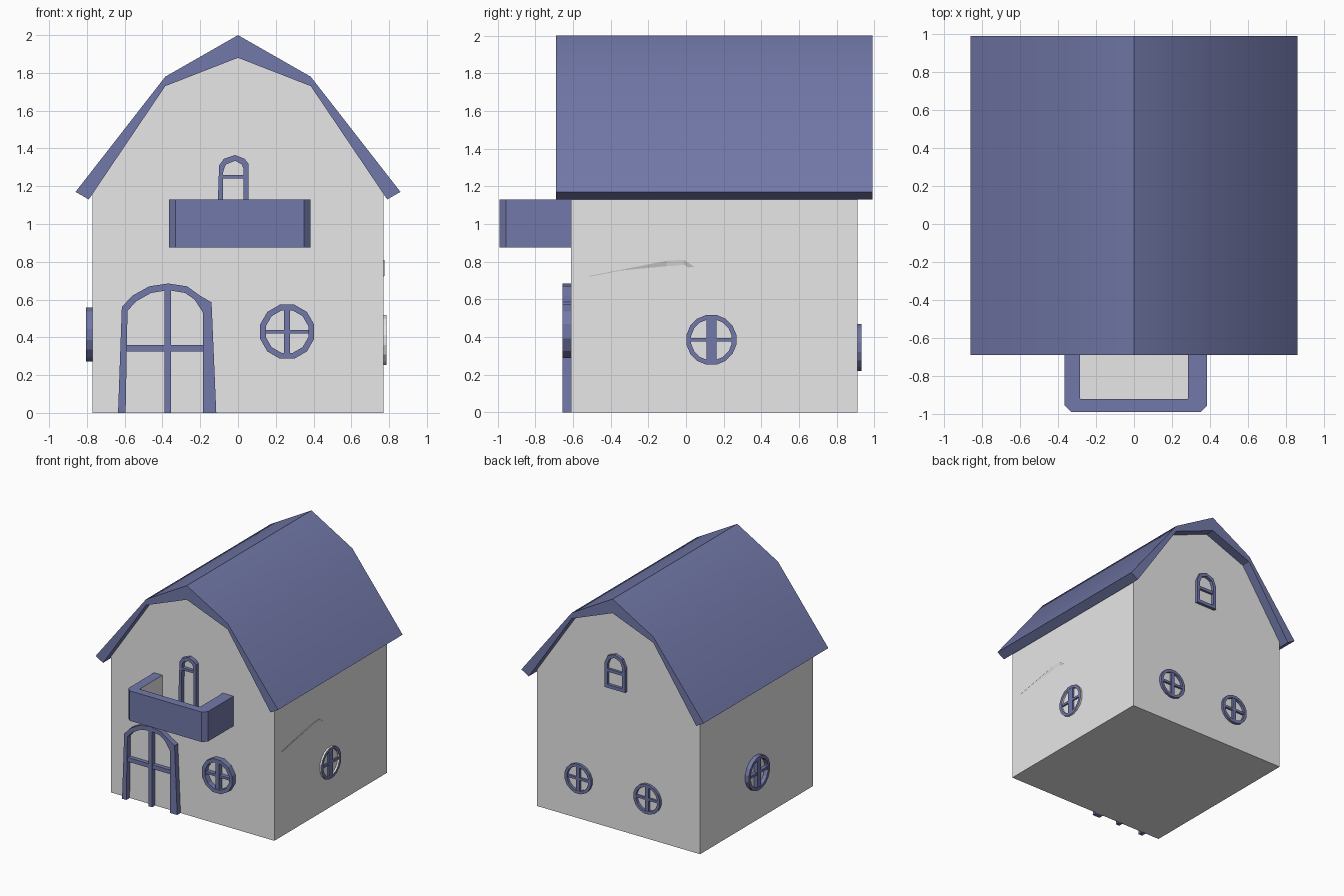
import bpy, bmesh, math
from mathutils import Vector

cube = bpy.data.objects.get("Cube")
if cube:
    bpy.data.objects.remove(cube)


def material(name, rgb):
    m = bpy.data.materials.new(name)
    m.use_nodes = True
    m.diffuse_color = (*rgb, 1)
    m.node_tree.nodes["Principled BSDF"].inputs["Base Color"].default_value = (*rgb, 1)
    return m


BLUE = material("slate blue", (0.17, 0.19, 0.40))
WALL = material("pale plaster", (0.8, 0.8, 0.8))

# House wall planes
HALF, FRONT, BACK = 0.77, -0.61, 0.91
PLACE = {
    "front": lambda u, v, d: (u, FRONT - d, v),
    "back": lambda u, v, d: (u, BACK + d, v),
    "right": lambda u, v, d: (HALF + d, u, v),
    "left": lambda u, v, d: (-HALF - d, u, v),
    "up": lambda u, v, d: (u, v, d),
}


def strip(name, outer, inner, side, d0, d1, closed=False, mats=(BLUE,), rule=None):
    """Solid band between two outlines, from depth d0 to d1 off a wall."""
    place = PLACE[side]
    bm = bmesh.new()
    rows = [[bm.verts.new(place(u, v, d)) for u, v in pts]
            for d in (d0, d1) for pts in (outer, inner)]
    a0, b0, a1, b1 = rows
    n = len(outer)
    for i in range(n if closed else n - 1):
        j = (i + 1) % n
        for p, q in ((a0, b0), (b0, b1), (b1, a1), (a1, a0)):
            bm.faces.new((p[i], p[j], q[j], q[i]))
    if not closed:
        for i in (0, n - 1):
            bm.faces.new((a0[i], b0[i], b1[i], a1[i]))
    bmesh.ops.recalc_face_normals(bm, faces=bm.faces)
    if rule:
        for f in bm.faces:
            f.material_index = rule(f)
    me = bpy.data.meshes.new(name)
    bm.to_mesh(me)
    bm.free()
    for m in mats:
        me.materials.append(m)
    ob = bpy.data.objects.new(name, me)
    bpy.context.collection.objects.link(ob)
    return ob


def bar(name, u0, u1, v0, v1, side, d, **kw):
    return strip(name, [(u0, v1), (u1, v1)], [(u0, v0), (u1, v0)], side, -0.01, d, **kw)


def circle(u, v, r, n):
    return [(u + r * math.cos(math.tau * (i + .5) / n),
             v + r * math.sin(math.tau * (i + .5) / n)) for i in range(n)]


def round_window(name, side, u, v, r, depth, n=16, width=0.025, post=0.016, rail=0.01, **kw):
    strip(name + "_ring", circle(u, v, r, n), circle(u, v, r - width, n),
          side, -0.01, depth, closed=True, **kw)
    s = r - width / 2
    bar(name + "_post", u - post, u + post, v - s, v + s, side, depth * .9)
    bar(name + "_rail", u - s, u + s, v - rail, v + rail, side, depth * .8)


def mirrored(half):
    return half + [(-x, z) for x, z in reversed(half[:-1])]


# House body: gable outline against its base line
gable = mirrored([(HALF, 1.16), (0.385, 1.73), (0, 1.88)])
base = [(x, 0) for x, z in gable]
strip("house_body", gable, base, "front", FRONT - BACK, 0, mats=(WALL,))

# Roof shell
roof = strip("roof", mirrored([(0.86, 1.17), (0.385, 1.78), (0, 2)]),
             mirrored([(0.79, 1.13), (0.385, 1.73), (0, 1.88)]), "front", -1.6, 0.08)
bpy.ops.object.select_all(action='DESELECT')
roof.select_set(True)
bpy.context.view_layer.objects.active = roof
bpy.ops.object.shade_smooth_by_angle(angle=math.radians(30))

# Front door
strip("front_door_frame",
      [(-.635, 0), (-.615, .56), (-.56, .62), (-.47, .67), (-.37, .685),
       (-.27, .67), (-.2, .62), (-.14, .585), (-.115, 0)],
      [(-.595, 0), (-.585, .54), (-.54, .59), (-.46, .635), (-.37, .65),
       (-.28, .635), (-.23, .6), (-.185, .53), (-.185, 0)], "front", -0.01, 0.045)
bar("front_door_post", -.39, -.355, 0, .66, "front", 0.04)
bar("front_door_rail", -.6, -.175, .325, .36, "front", 0.035)

# Balcony door
strip("balcony_door_frame",
      [(-.115, .88), (-.1, 1.31), (-.075, 1.345), (-.015, 1.365), (.035, 1.345), (.055, 1.32), (.055, .88)],
      [(-.085, .88), (-.078, 1.28), (-.065, 1.315), (-.015, 1.335), (.02, 1.315), (.03, 1.29), (.03, .88)],
      "front", -0.01, 0.035)
bar("balcony_door_rail", -.09, .04, 1.24, 1.26, "front", 0.03)

# Attic window
strip("attic_window_frame",
      [(-.08, 1.2), (-.08, 1.41), (-.05, 1.475), (.018, 1.5), (.085, 1.475), (.115, 1.41), (.115, 1.2)],
      [(-.053, 1.228), (-.053, 1.4), (-.033, 1.45), (.018, 1.472), (.068, 1.45), (.088, 1.4), (.088, 1.228)],
      "back", -0.01, 0.025, closed=True)
bar("attic_window_rail", -.06, .095, 1.335, 1.36, "back", 0.02)

# Round windows
round_window("front_window", "front", .26, .43, .148, .045, n=12, width=.032)
round_window("left_wall_window", "right", .135, .385, .135, .016, post=.027,
             mats=(BLUE, WALL), rule=lambda f: int(abs(f.normal.x) < .5))
round_window("right_wall_window", "left", .16, .415, .145, .035, post=.024)
for label, x in (("a", .37), ("b", -.28)):
    round_window("back_window_" + label, "back", x, .345, .127, .022)


# Balcony: blue parapet lined with plaster
def lining(f):
    c = f.calc_center_median()
    return int(abs(f.normal.z) < .5 and abs(c.x) < .3 and c.y > -.93)


strip("balcony_parapet",
      [(-.365, -.6), (-.365, -.955), (-.33, -.99), (.35, -.99), (.385, -.955), (.385, -.6)],
      [(-.285, -.6), (-.285, -.915), (-.28, -.92), (.28, -.92), (.285, -.915), (.285, -.6)],
      "up", .875, 1.13, mats=(BLUE, WALL), rule=lining)
strip("balcony_floor", [(-.3, -.6), (.3, -.6)], [(-.3, -.93), (.3, -.93)],
      "up", .877, .89, mats=(WALL,))

# Shallow crease on the side wall
strip("wall_crease", [(-.51, .725), (-.1, .805), (-.01, .81), (.04, .775)],
      [(-.51, .718), (-.1, .757), (-.01, .766), (.04, .77)], "right", -.005, .006, mats=(WALL,))
crease = bpy.data.objects["wall_crease"].data
for v in crease.vertices:
    if v.index >= 12:
        v.co.x = HALF - .004
